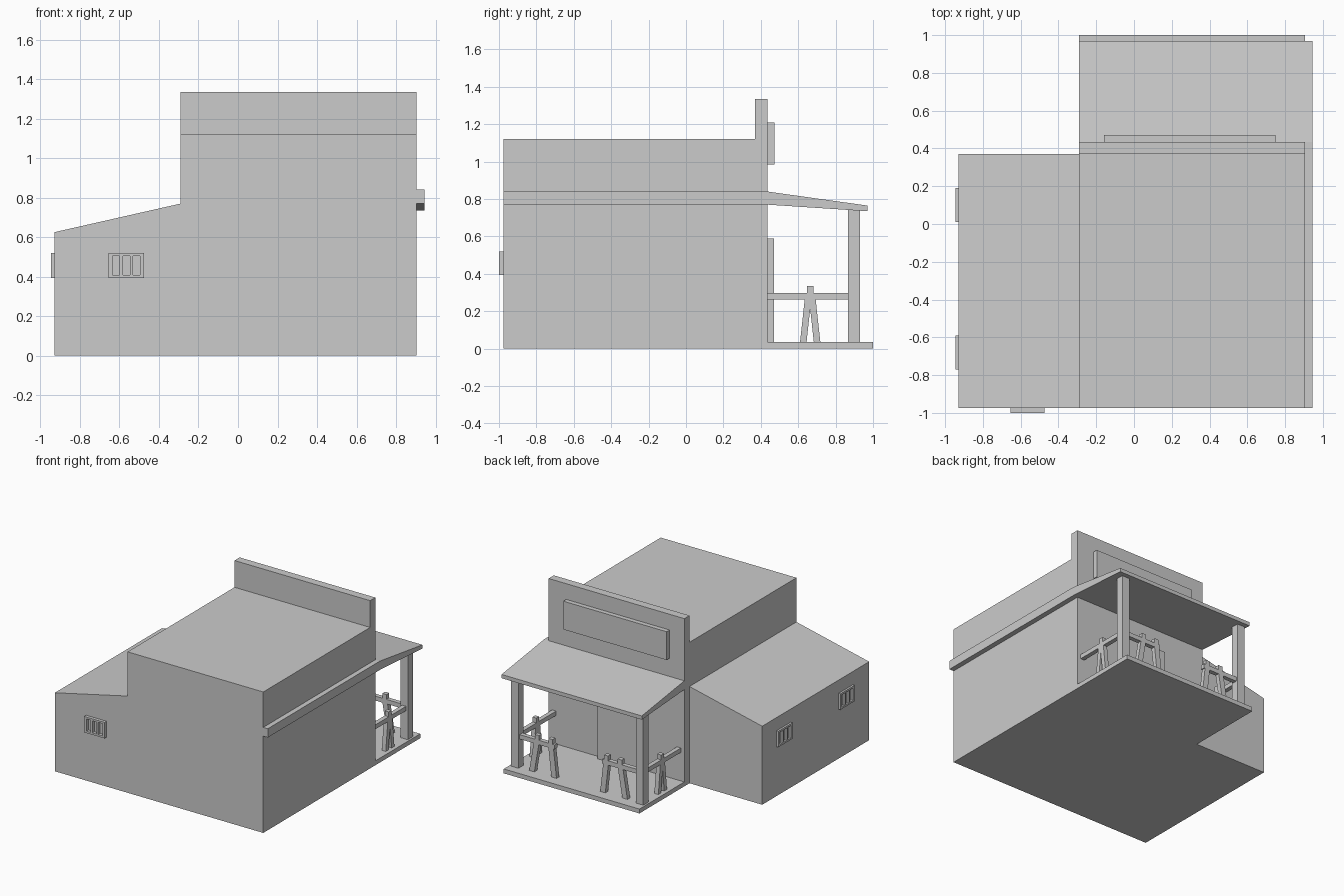
import bpy
import bmesh

cube = bpy.data.objects.get("Cube")
if cube:
    bpy.data.objects.remove(cube, do_unlink=True)

grey = bpy.data.materials.new("plain grey")
grey.use_nodes = True
grey.diffuse_color = (0.6, 0.6, 0.6, 1)
grey.node_tree.nodes["Principled BSDF"].inputs["Base Color"].default_value = grey.diffuse_color


def prism(name, profile, axis, lo, hi):
    """Extrude a flat profile along one axis; profile uses the other two axes in order."""
    bm = bmesh.new()

    def place(p, t):
        co = list(p)
        co.insert("xyz".index(axis), t)
        return bm.verts.new(co)

    face = bm.faces.new([place(p, lo) for p in profile])
    ext = bmesh.ops.extrude_face_region(bm, geom=[face])
    shift = [0, 0, 0]
    shift["xyz".index(axis)] = hi - lo
    moved = [g for g in ext["geom"] if isinstance(g, bmesh.types.BMVert)]
    bmesh.ops.translate(bm, verts=moved, vec=shift)
    bmesh.ops.recalc_face_normals(bm, faces=bm.faces)
    mesh = bpy.data.meshes.new(name)
    bm.to_mesh(mesh)
    bm.free()
    mesh.materials.append(grey)
    obj = bpy.data.objects.new(name, mesh)
    bpy.context.collection.objects.link(obj)
    return obj


def box(name, x, y, z):
    a, b = y
    return prism(name, [(a, z[0]), (b, z[0]), (b, z[1]), (a, z[1])], "x", *x)


def leg(name, axis, bottom, top, lo, hi, width=0.035):
    """Leaning leg between the porch floor and the handrail."""
    w = width / 2
    return prism(name, [(bottom - w, FLOOR), (bottom + w, FLOOR),
                        (top + w, RAIL[1]), (top - w, RAIL[1])], axis, lo, hi)


def window(name, axis, centre, lo, hi):
    """Barred window: an outer frame with two upright bars."""
    def part(label, u, z):
        u = (centre + u[0], centre + u[1])
        if axis == "x":
            box(name + label, (lo, hi), u, z)
        else:
            box(name + label, u, (lo, hi), z)
    part("_sill", (-0.09, 0.09), (0.393, 0.408))
    part("_head", (-0.09, 0.09), (0.505, 0.52))
    for label, u, w in (("_jamb_a", -0.08, 0.01), ("_bar_a", -0.026, 0.008),
                        ("_bar_b", 0.026, 0.008), ("_jamb_b", 0.08, 0.01)):
        part(label, (u - w, u + w), (0.408, 0.505))


FLOOR = 0.035
RAIL = (0.262, 0.297)
LEFT, RIGHT = -0.29, 0.905
BACK, WALL = -0.975, 0.435

# Main hall with its tall false-front wall
prism("main_hall", [(BACK, 0), (WALL, 0), (WALL, 1.335), (0.37, 1.335),
                    (0.37, 1.122), (BACK, 1.122)], "x", LEFT, RIGHT)

# Side wing with a sloping roof
prism("side_wing", [(-0.93, 0), (LEFT, 0), (LEFT, 0.77), (-0.93, 0.625)], "y", BACK, 0.37)

# Trim along the side wall, continuing into the porch roof
box("side_trim", (RIGHT, 0.945), (BACK, WALL), (0.77, 0.84))
prism("porch_roof", [(WALL, 0.77), (0.97, 0.735), (0.97, 0.765), (WALL, 0.84)],
      "x", LEFT, 0.945)

# Porch floor, door and blank sign board
box("porch_floor", (LEFT, RIGHT), (WALL, 1), (0, FLOOR))
box("door", (0.10, 0.449), (WALL, 0.47), (FLOOR, 0.59))
box("sign_board", (-0.16, 0.75), (WALL, 0.472), (0.985, 1.21))

# Porch posts and railings, mirrored about the porch centre
middle = (LEFT + RIGHT) / 2
for side, name in ((-1, "right"), (1, "left")):
    def px(d):
        return middle + side * d

    def span(a, b):
        return tuple(sorted((px(a), px(b))))

    box(name + "_post", span(0.517, 0.582), (0.865, 0.93), (FLOOR, 0.752))
    rail_x = span(0.532, 0.567)
    # Side railing with crossed legs
    box(name + "_side_rail", rail_x, (WALL, 0.865), RAIL)
    box(name + "_side_stub", rail_x, (0.647, 0.682), (RAIL[1], 0.335))
    for lean in (-1, 1):
        leg(name + "_side_leg", "x", 0.664 + lean * 0.037, 0.664 + lean * 0.008, *rail_x)
    # Short outer railing with splayed legs
    box(name + "_outer_rail", span(0.21, 0.517), (0.88, 0.915), RAIL)
    for top, bottom in ((0.245, 0.215), (0.365, 0.41)):
        leg(name + "_outer_leg", "y", px(bottom), px(top), 0.88, 0.915, 0.045)
        box(name + "_outer_stub", span(top - 0.018, top + 0.018), (0.88, 0.915),
            (RAIL[1], 0.335))

# Barred windows
window("front_window", "y", -0.565, -1.0, BACK)
window("wing_window_a", "x", 0.1, -0.946, -0.93)
window("wing_window_b", "x", -0.68, -0.946, -0.93)
